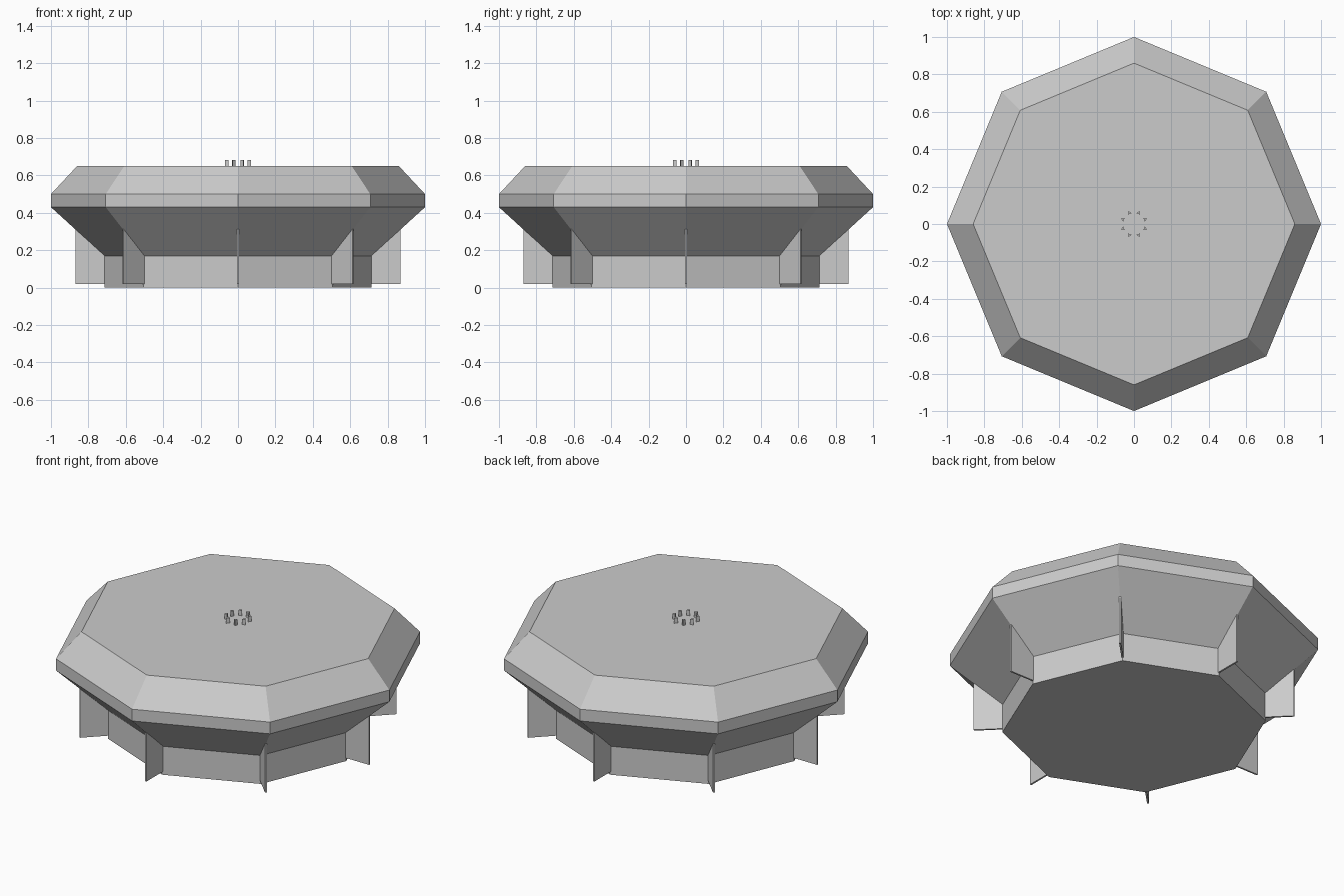
import bpy, bmesh, math
from mathutils import Matrix, Vector

cube = bpy.data.objects.get("Cube")
if cube:
    bpy.data.objects.remove(cube, do_unlink=True)

SIDES = 8
STEP = math.tau / SIDES

grey = bpy.data.materials.new("plain_grey")
grey.use_nodes = True
grey.diffuse_color = (0.6, 0.6, 0.6, 1)
grey.node_tree.nodes["Principled BSDF"].inputs["Base Color"].default_value = (0.6, 0.6, 0.6, 1)


def finish(name, bm):
    bmesh.ops.recalc_face_normals(bm, faces=bm.faces[:])
    mesh = bpy.data.meshes.new(name)
    bm.to_mesh(mesh)
    bm.free()
    mesh.materials.append(grey)
    obj = bpy.data.objects.new(name, mesh)
    bpy.context.collection.objects.link(obj)
    return obj


def prism(name, outline, offset):
    """Extrude a flat outline by the offset."""
    bm = bmesh.new()
    face = bm.faces.new([bm.verts.new(p) for p in outline])
    top = bmesh.ops.extrude_face_region(bm, geom=[face], use_keep_orig=True)["geom"]
    bmesh.ops.translate(bm, vec=offset, verts=[v for v in top if isinstance(v, bmesh.types.BMVert)])
    return finish(name, bm)


# Octagonal body: stacked rings of (radius, height), capped at both ends
profile = [(0.715, 0), (0.715, 0.17), (1, 0.43), (1, 0.5), (0.86, 0.65)]
bm = bmesh.new()
rings = [[bm.verts.new((r * math.cos(i * STEP), r * math.sin(i * STEP), z))
          for i in range(SIDES)] for r, z in profile]
for low, high in zip(rings, rings[1:]):
    for i in range(SIDES):
        j = (i + 1) % SIDES
        bm.faces.new((low[i], low[j], high[j], high[i]))
bm.faces.new(rings[0])
bm.faces.new(rings[-1])
finish("body", bm)

# Thin upright fin on each corner, its top following the sloping underside
half = 0.005
fin_side = [(0.70, -half, 0.02), (0.87, -half, 0.02), (0.87, -half, 0.312), (0.70, -half, 0.16)]
for i in range(SIDES):
    fin = prism(f"fin_{i + 1}", fin_side, Vector((0, 2 * half, 0)))
    fin.data.transform(Matrix.Rotation(i * STEP, 4, "Z"))

# Ring of small three-sided studs in the middle of the top
stud_base = [(0.012 * math.cos(a), 0.012 * math.sin(a), 0.65)
             for a in (k * math.tau / 3 for k in range(3))]
for i in range(SIDES):
    stud = prism(f"stud_{i + 1}", stud_base, Vector((0, 0, 0.032)))
    stud.data.transform(Matrix.Rotation((i + 0.5) * STEP, 4, "Z") @ Matrix.Translation((0.064, 0, 0)))
